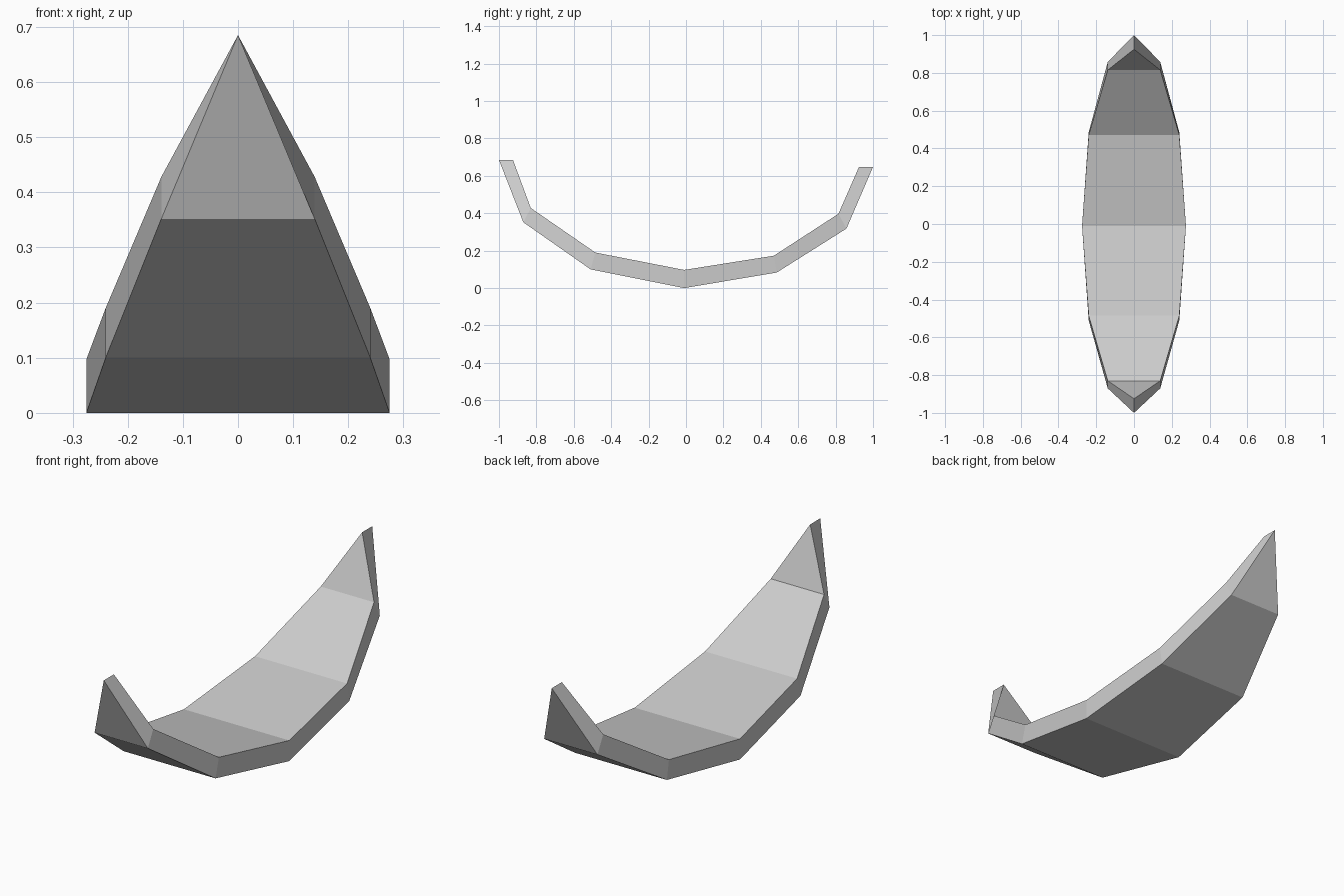
import bpy
import bmesh

cube = bpy.data.objects.get("Cube")
if cube:
    bpy.data.objects.remove(cube, do_unlink=True)

# One plain grey material
grey = bpy.data.materials.new("light_grey")
grey.use_nodes = True
colour = (0.6, 0.6, 0.6, 1.0)
grey.diffuse_color = colour
grey.node_tree.nodes["Principled BSDF"].inputs["Base Color"].default_value = colour

# Stations from front to back: half width, outer (y, z), inner (y, z)
stations = [
    (0.0, (-1.0, 0.685), (-0.925, 0.685)),
    (0.139, (-0.87, 0.352), (-0.83, 0.428)),
    (0.24, (-0.51, 0.10), (-0.485, 0.19)),
    (0.275, (-0.01, 0.0), (-0.01, 0.097)),
    (0.24, (0.485, 0.083), (0.47, 0.173)),
    (0.139, (0.858, 0.318), (0.815, 0.397)),
    (0.0, (1.0, 0.648), (0.925, 0.648)),
]

bm = bmesh.new()


def ring(half, outer, inner):
    """Corners in order: outer left, outer right, inner right, inner left."""
    def pair(point):
        left = bm.verts.new((half, *point))
        right = bm.verts.new((-half, *point)) if half else left
        return left, right
    out_l, out_r = pair(outer)
    in_l, in_r = pair(inner)
    return [out_l, out_r, in_r, in_l]


# Skin neighbouring rings; the pointed tips collapse to triangles
rings = [ring(*s) for s in stations]
for a, b in zip(rings, rings[1:]):
    for i in range(4):
        j = (i + 1) % 4
        corners = list(dict.fromkeys((a[i], a[j], b[j], b[i])))
        bm.faces.new(corners)
bmesh.ops.recalc_face_normals(bm, faces=bm.faces[:])

mesh = bpy.data.meshes.new("curved_hull")
bm.to_mesh(mesh)
bm.free()
mesh.materials.append(grey)
hull = bpy.data.objects.new("curved_hull", mesh)
bpy.context.collection.objects.link(hull)
